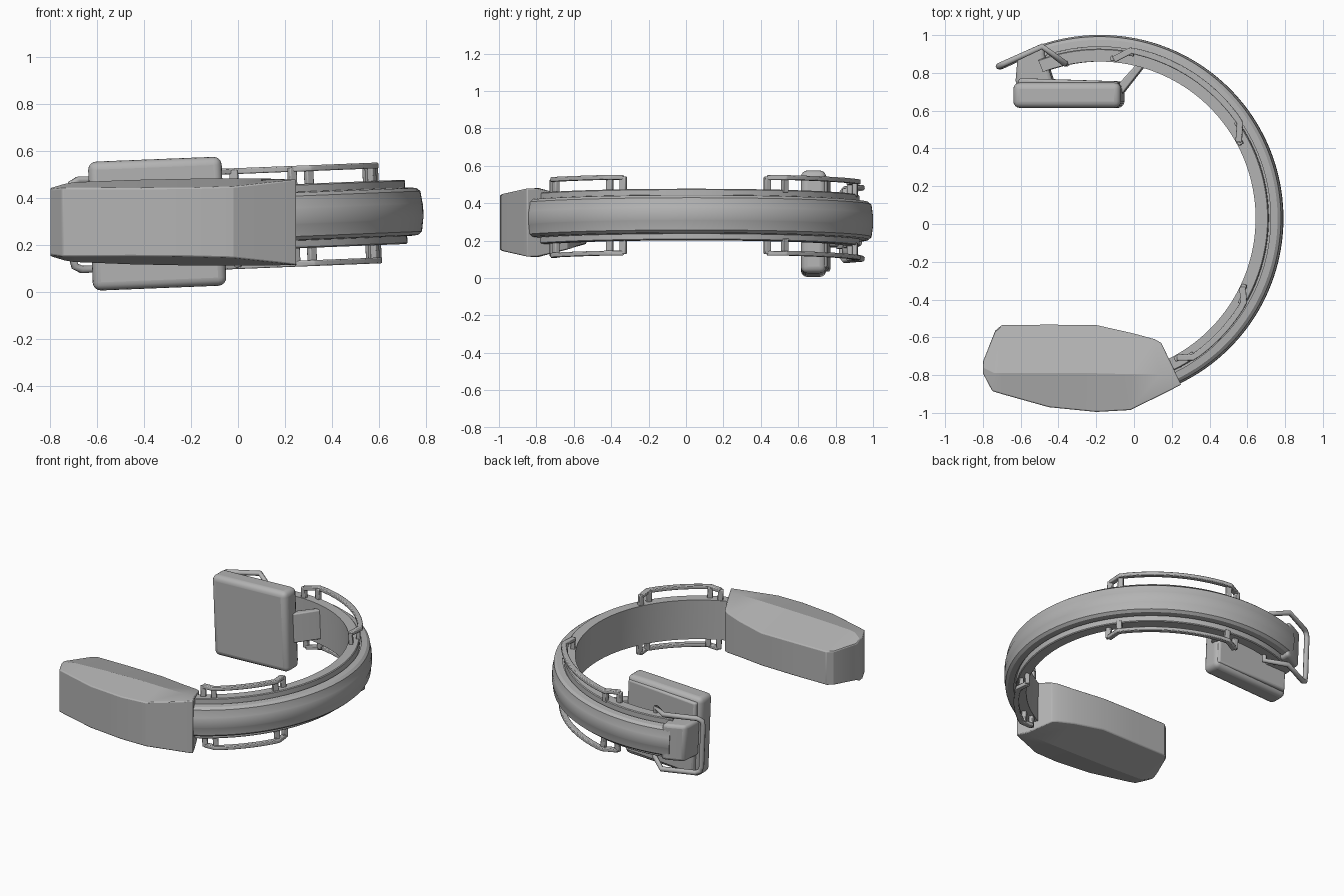
import bpy, bmesh, math
from mathutils import Matrix, Vector

if "Cube" in bpy.data.objects:
    bpy.data.objects.remove(bpy.data.objects["Cube"])

grey = bpy.data.materials.new("plain grey")
grey.use_nodes = True
COLOUR = (0.45, 0.45, 0.45, 1)
grey.diffuse_color = COLOUR
grey.node_tree.nodes["Principled BSDF"].inputs["Base Color"].default_value = COLOUR

CX, CY, CZ = -0.18, 0.03, 0.305
# The arm, detector and handles lean slightly about the front-back axis
TILT = Matrix.Translation((CX, CY, CZ)) @ Matrix.Rotation(-0.04, 4, 'Y')


def polar(r, deg, z=0):
    a = math.radians(deg)
    return Vector((r * math.cos(a), r * math.sin(a), z))


def local(x, y, z=0):
    return Vector((x - CX, y - CY, z))


def finish(name, bm, bevel=0, tilt=True, segments=3, angle=35):
    bmesh.ops.recalc_face_normals(bm, faces=bm.faces)
    me = bpy.data.meshes.new(name)
    bm.to_mesh(me)
    bm.free()
    me.materials.append(grey)
    if tilt:
        me.transform(TILT)
    ob = bpy.data.objects.new(name, me)
    bpy.context.collection.objects.link(ob)
    if bevel:
        mod = ob.modifiers.new("rounded edges", 'BEVEL')
        mod.width = bevel
        mod.segments = segments
        mod.limit_method = 'ANGLE'
        mod.angle_limit = math.radians(30)
    bpy.ops.object.select_all(action='DESELECT')
    ob.select_set(True)
    bpy.context.view_layer.objects.active = ob
    bpy.ops.object.shade_smooth_by_angle(angle=math.radians(angle))
    return ob


def loft(bm, rings):
    """Skin closed rings of points and cap both ends."""
    rows = [[bm.verts.new(p) for p in ring] for ring in rings]
    n = len(rows[0])
    for a, b in zip(rows, rows[1:]):
        for i in range(n):
            j = (i + 1) % n
            bm.faces.new((a[i], a[j], b[j], b[i]))
    bm.faces.new(rows[0])
    bm.faces.new(rows[-1])


def prism(name, outline, z0, z1, bevel):
    bm = bmesh.new()
    loft(bm, [[local(x, y, z) for x, y in outline] for z in (z0, z1)])
    return finish(name, bm, bevel)


# Curved arm: stepped profile swept around the arc
half = [(0.83, 0.137), (0.893, 0.137), (0.898, 0.132), (0.898, 0.088), (0.908, 0.088),
        (0.908, 0.104), (0.945, 0.1), (0.962, 0.086), (0.969, 0.035), (0.971, 0.03)]
profile = half + [(r, -z) for r, z in reversed(half)]
bm = bmesh.new()
loft(bm, [[polar(r, -71 + 182 * i / 80, z) for r, z in profile] for i in range(81)])
finish("curved_arm", bm, angle=25)

# Source housing: front, ridge and back points with their half heights
stations = [
    ((-0.80, -0.79, 0.140), (-0.80, -0.76, 0.145), (-0.80, -0.73, 0.125)),
    ((-0.75, -0.885, 0.145), (-0.74, -0.79, 0.163), (-0.735, -0.565, 0.115)),
    ((-0.70, -0.90, 0.146), (-0.70, -0.79, 0.170), (-0.70, -0.535, 0.115)),
    ((-0.45, -0.97, 0.145), (-0.45, -0.79, 0.180), (-0.45, -0.533, 0.115)),
    ((-0.20, -0.995, 0.147), (-0.20, -0.79, 0.185), (-0.20, -0.535, 0.113)),
    ((-0.02, -0.985, 0.152), (-0.02, -0.795, 0.185), (0.0, -0.58, 0.125)),
    ((0.18, -0.887, 0.174), (0.14, -0.795, 0.185), (0.11, -0.61, 0.138)),
    ((0.25, -0.85, 0.183), (0.22, -0.79, 0.182), (0.145, -0.63, 0.142)),
]
bm = bmesh.new()
loft(bm, [[(x, y, 0.297 + h) for x, y, h in s] + [(x, y, 0.297 - h) for x, y, h in reversed(s)]
          for s in stations])
finish("source_housing", bm, 0.006, tilt=False, segments=2, angle=22)

# Flat detector panel with a backing tray
bm = bmesh.new()
bmesh.ops.create_cube(bm, size=1)
bmesh.ops.scale(bm, vec=(0.57, 0.135, 0.55), verts=bm.verts)
bmesh.ops.translate(bm, vec=local(-0.345, 0.682, -0.008), verts=bm.verts)
finish("detector_panel", bm, 0.035, segments=4)
prism("detector_back", [(-0.61, 0.72), (-0.07, 0.72), (-0.075, 0.755), (-0.6, 0.772)],
      -0.255, 0.24, 0.012)

# Mount between detector and arm end, and the side strut
prism("detector_mount", [(-0.625, 0.74), (-0.42, 0.74), (-0.44, 0.8), (-0.47, 0.9),
                         (-0.47, 0.945), (-0.51, 0.935), (-0.612, 0.885)], -0.125, 0.125, 0.02)
prism("side_strut", [(-0.075, 0.68), (-0.05, 0.7), (0.06, 0.84), (0.03, 0.86), (-0.075, 0.745)],
      -0.1, 0.1, 0.008)


# Guard rails above and below the arm, each with bent ends and posts
def guard_rail(name, a0, a1, r, bend, side):
    path = [polar(0.845, a0 - bend)]
    path += [polar(r, a0 + (a1 - a0) * i / 16) for i in range(17)]
    path += [polar(0.845, a1 + bend)]
    rings = []
    for i, p in enumerate(path):
        d = (path[min(i + 1, len(path) - 1)] - path[max(i - 1, 0)]).normalized()
        n = Vector((-d.y, d.x, 0)) * 0.017
        lo, hi = Vector((0, 0, side * 0.19)), Vector((0, 0, side * 0.215))
        rings.append([p + n + lo, p - n + lo, p - n + hi, p + n + hi])
    bm = bmesh.new()
    loft(bm, rings)
    for ang in (a0 - bend, a0, a1, a1 + bend):
        rad = r - 0.015 if ang in (a0, a1) else 0.85
        post = bmesh.ops.create_cube(bm, size=1)["verts"]
        bmesh.ops.scale(bm, vec=(0.028, 0.035, 0.085), verts=post)
        bmesh.ops.rotate(bm, verts=post, matrix=Matrix.Rotation(math.radians(ang), 3, 'Z'))
        bmesh.ops.translate(bm, vec=polar(rad, ang, side * 0.165), verts=post)
    finish(name, bm, 0.005, segments=2)


for side, word in ((1, "upper"), (-1, "lower")):
    guard_rail(word + "_front_rail", -56, -30, 0.89, 4.5, side)
    guard_rail(word + "_rear_rail", 34, 79, 0.905, 5.5, side)


# Loop handle around the arm end
def loop_point(t, z):
    return local(-0.36, 0.85, z) if t < 0 else local(-0.48 - 0.23 * t, 0.94 - 0.105 * t, z)


spec = [(-1, 0.12), (-1, 0.17), (0, 0.19), (0.85, 0.19), (0.97, 0.175), (1, 0.14)]
spec += [(t, -z) for t, z in reversed(spec)]
curve = bpy.data.curves.new("end_handle", 'CURVE')
curve.dimensions = '3D'
curve.bevel_depth = 0.017
curve.bevel_resolution = 2
curve.use_fill_caps = True
spline = curve.splines.new('POLY')
spline.points.add(len(spec) - 1)
for pt, (t, z) in zip(spline.points, spec):
    pt.co = (*(TILT @ loop_point(t, z)), 1)
curve.materials.append(grey)
bpy.context.collection.objects.link(bpy.data.objects.new("end_handle", curve))
